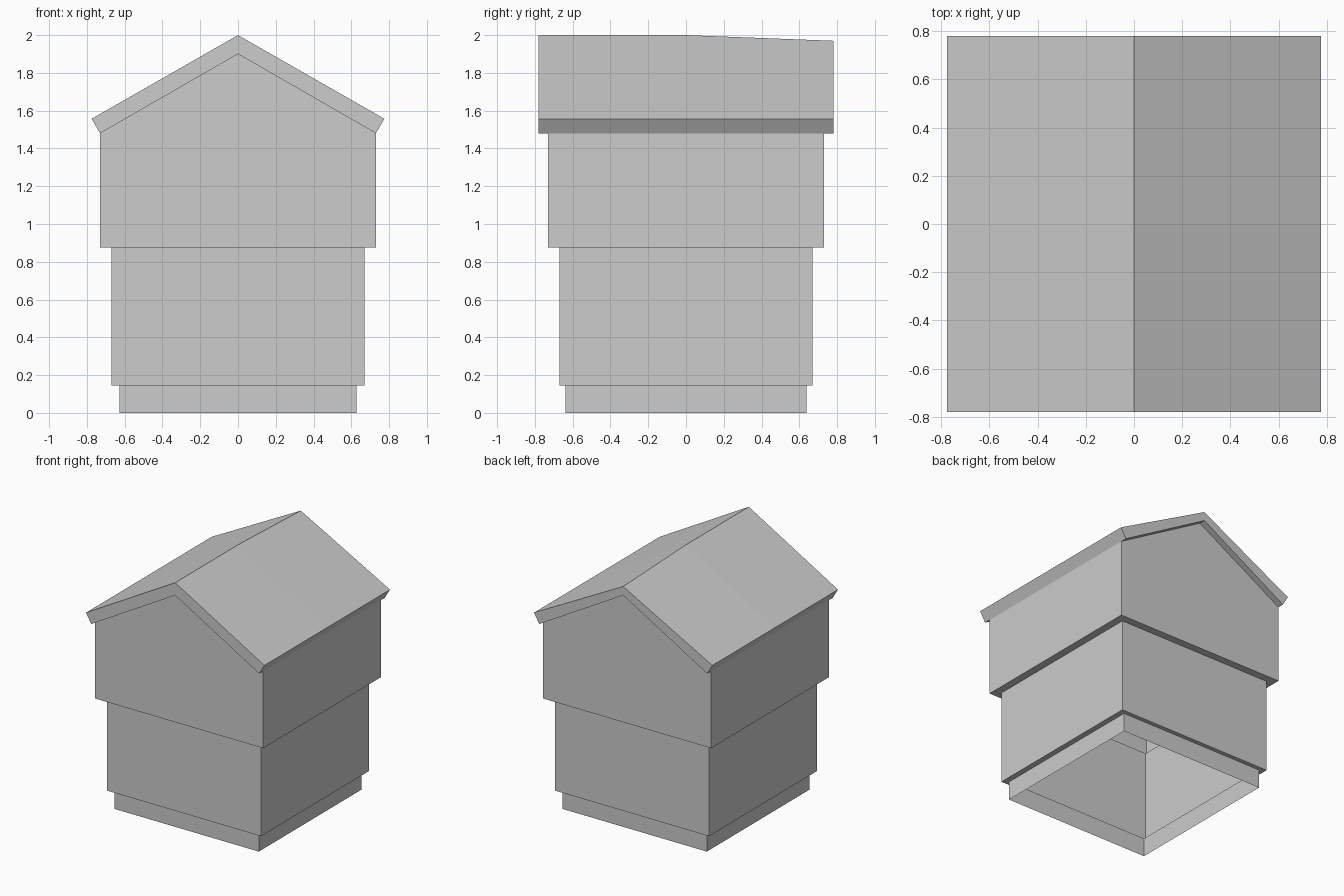
import bpy
import bmesh

if "Cube" in bpy.data.objects:
    bpy.data.objects.remove(bpy.data.objects["Cube"], do_unlink=True)

grey = bpy.data.materials.new("plain grey")
grey.use_nodes = True
colour = (0.604, 0.604, 0.604, 1)
grey.diffuse_color = colour
grey.node_tree.nodes["Principled BSDF"].inputs["Base Color"].default_value = colour


def finish(name, bm):
    bmesh.ops.recalc_face_normals(bm, faces=bm.faces[:])
    mesh = bpy.data.meshes.new(name)
    bm.to_mesh(mesh)
    bm.free()
    mesh.materials.append(grey)
    obj = bpy.data.objects.new(name, mesh)
    bpy.context.collection.objects.link(obj)
    return obj


def ring(bm, half_x, half_y, z):
    corners = [(-1, -1), (1, -1), (1, 1), (-1, 1)]
    return [bm.verts.new((sx * half_x, sy * half_y, z)) for sx, sy in corners]


def bridge(bm, lower, upper):
    count = len(lower)
    for i in range(count):
        j = (i + 1) % count
        bm.faces.new((lower[i], lower[j], upper[j], upper[i]))


BASE_TOP, MIDDLE_TOP, EAVE, PEAK = 0.145, 0.875, 1.48, 1.9
UPPER = 0.73

# Stepped walls: one thin shell, open underneath, with a ledge below each tier
bm = bmesh.new()
levels = [(0.627, 0.637, 0), (0.627, 0.637, BASE_TOP),
          (0.67, 0.67, BASE_TOP), (0.67, 0.67, MIDDLE_TOP),
          (UPPER, UPPER, MIDDLE_TOP), (UPPER, UPPER, EAVE)]
rings = [ring(bm, *level) for level in levels]
for lower, upper in zip(rings, rings[1:]):
    bridge(bm, lower, upper)

# Gable triangles at front and back
top = rings[-1]
for a, b, y in ((top[0], top[1], -UPPER), (top[2], top[3], UPPER)):
    bm.faces.new((a, b, bm.verts.new((0, y, PEAK))))
finish("stepped_walls", bm)

# Roof slab: chevron section swept front to back, the ridge dipping at the rear
bm = bmesh.new()
sections = []
for y, ridge in ((-0.78, 2), (0, 2), (0.78, 1.97)):
    outline = [(0, ridge), (0.775, 1.557), (UPPER, EAVE),
               (0, PEAK), (-UPPER, EAVE), (-0.775, 1.557)]
    sections.append([bm.verts.new((x, y, z)) for x, z in outline])
for near, far in zip(sections, sections[1:]):
    bridge(bm, near, far)
for end in (sections[0], sections[-1]):
    bm.faces.new(end[:4])
    bm.faces.new((end[0], end[3], end[4], end[5]))
finish("roof", bm)
